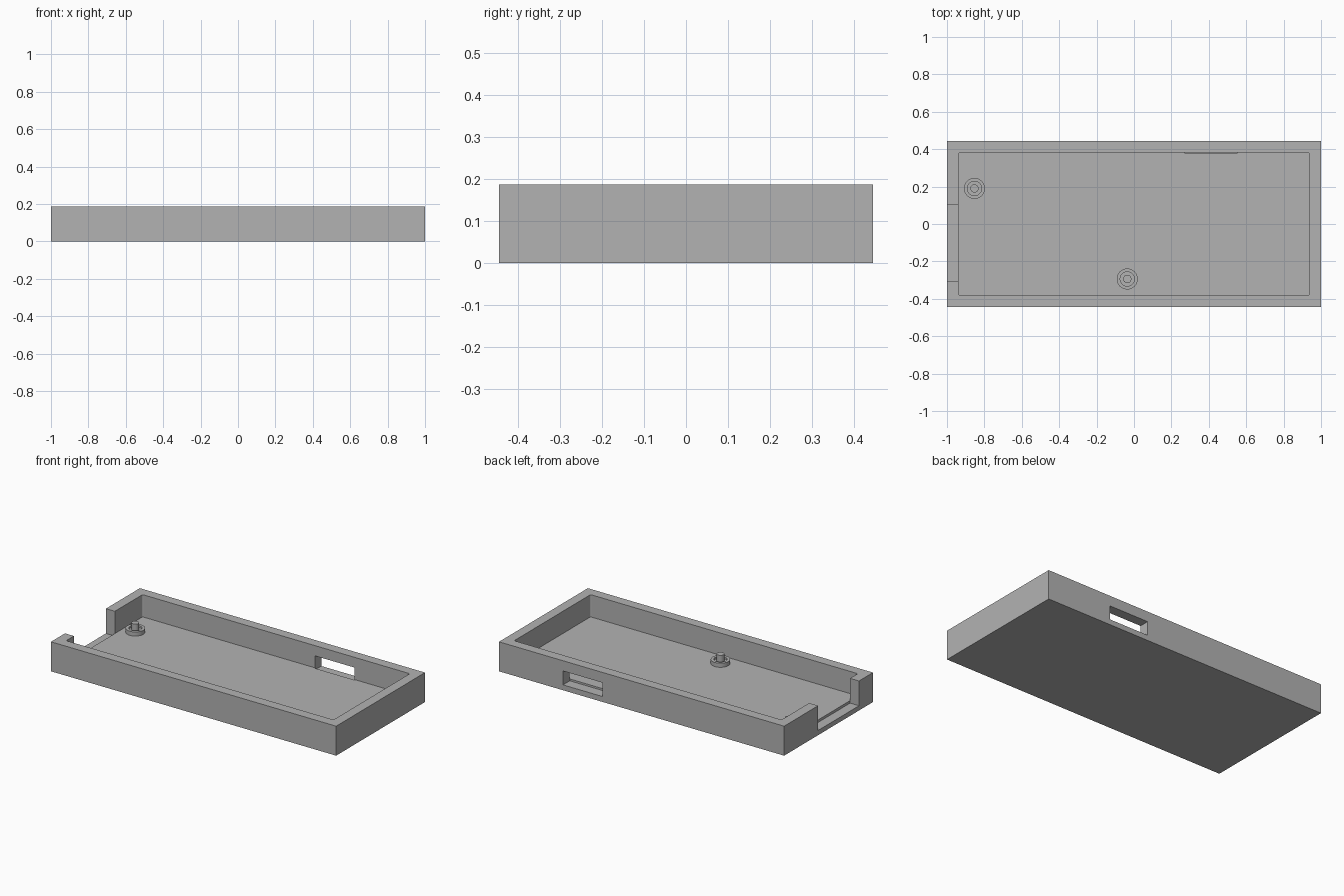
import bpy, bmesh, math
from mathutils import Vector

if "Cube" in bpy.data.objects:
    bpy.data.objects.remove(bpy.data.objects["Cube"], do_unlink=True)

# Overall sizes
HALF_X, HALF_Y, HEIGHT = 1.0, 0.445, 0.187
WALL, FLOOR, SILL = 0.0625, 0.046, 0.03

grey = bpy.data.materials.new("plain grey")
grey.use_nodes = True
colour = (0.45, 0.45, 0.45, 1)
grey.diffuse_color = colour
grey.node_tree.nodes["Principled BSDF"].inputs["Base Color"].default_value = colour


def finish(name, bm):
    bmesh.ops.recalc_face_normals(bm, faces=bm.faces[:])
    mesh = bpy.data.meshes.new(name)
    bm.to_mesh(mesh)
    bm.free()
    mesh.materials.append(grey)
    obj = bpy.data.objects.new(name, mesh)
    bpy.context.collection.objects.link(obj)
    return obj


def box(name, low, high, corner=0):
    """Box between two corners, with optional rounded upright edges."""
    low, high = Vector(low), Vector(high)
    bm = bmesh.new()
    bmesh.ops.create_cube(bm, size=1)
    bmesh.ops.scale(bm, vec=high - low, verts=bm.verts)
    bmesh.ops.translate(bm, vec=(low + high) / 2, verts=bm.verts)
    if corner:
        upright = [e for e in bm.edges
                   if abs(e.verts[0].co.z - e.verts[1].co.z) > 0.01]
        bmesh.ops.bevel(bm, geom=upright, offset=corner, segments=4,
                        profile=0.5, affect='EDGES')
    return finish(name, bm)


def lathe(name, profile, x, y):
    """Revolve (radius, height) points around an upright axis."""
    bm = bmesh.new()
    verts = [bm.verts.new((r, 0, z)) for r, z in profile]
    edges = [bm.edges.new(pair) for pair in zip(verts, verts[1:])]
    bmesh.ops.spin(bm, geom=verts + edges, cent=(0, 0, 0), axis=(0, 0, 1),
                   angle=math.tau, steps=40, use_duplicate=False)
    bmesh.ops.remove_doubles(bm, verts=bm.verts, dist=0.0001)
    bmesh.ops.translate(bm, vec=(x, y, 0), verts=bm.verts)
    return finish(name, bm)


def select_only(obj):
    bpy.ops.object.select_all(action='DESELECT')
    obj.select_set(True)
    bpy.context.view_layer.objects.active = obj


# Open tray: solid block minus cavity, end notch and port slot
tray = box("tray", (-HALF_X, -HALF_Y, 0), (HALF_X, HALF_Y, HEIGHT))
inner_x, inner_y = HALF_X - WALL, HALF_Y - WALL
cutters = [
    box("cavity_cutter", (-inner_x, -inner_y, FLOOR), (inner_x, inner_y, 0.3), 0.01),
    box("end_notch_cutter", (-1.1, -0.305, SILL), (-inner_x, 0.105, 0.3)),
    box("port_slot_cutter", (0.273, inner_y - 0.005, SILL + 0.004), (0.551, 0.6, 0.122)),
]
for cutter in cutters:
    cutter.hide_render = True
    mod = tray.modifiers.new(cutter.name, 'BOOLEAN')
    mod.operation = 'DIFFERENCE'
    mod.solver = 'EXACT'
    mod.object = cutter
    select_only(tray)
    bpy.ops.object.modifier_apply(modifier=mod.name)
for cutter in cutters:
    bpy.data.objects.remove(cutter, do_unlink=True)

# Locating posts: collar, shallow ring recess and centre pin
post = [(0, FLOOR - 0.01), (0.056, FLOOR - 0.01), (0.056, 0.072), (0.038, 0.072),
        (0.038, 0.06), (0.022, 0.06), (0.022, 0.106), (0, 0.106)]
for name, x, y in (("end_post", -0.853, 0.19), ("front_post", -0.036, -0.294)):
    select_only(lathe(name, post, x, y))
    bpy.ops.object.shade_smooth_by_angle(angle=math.radians(30))
